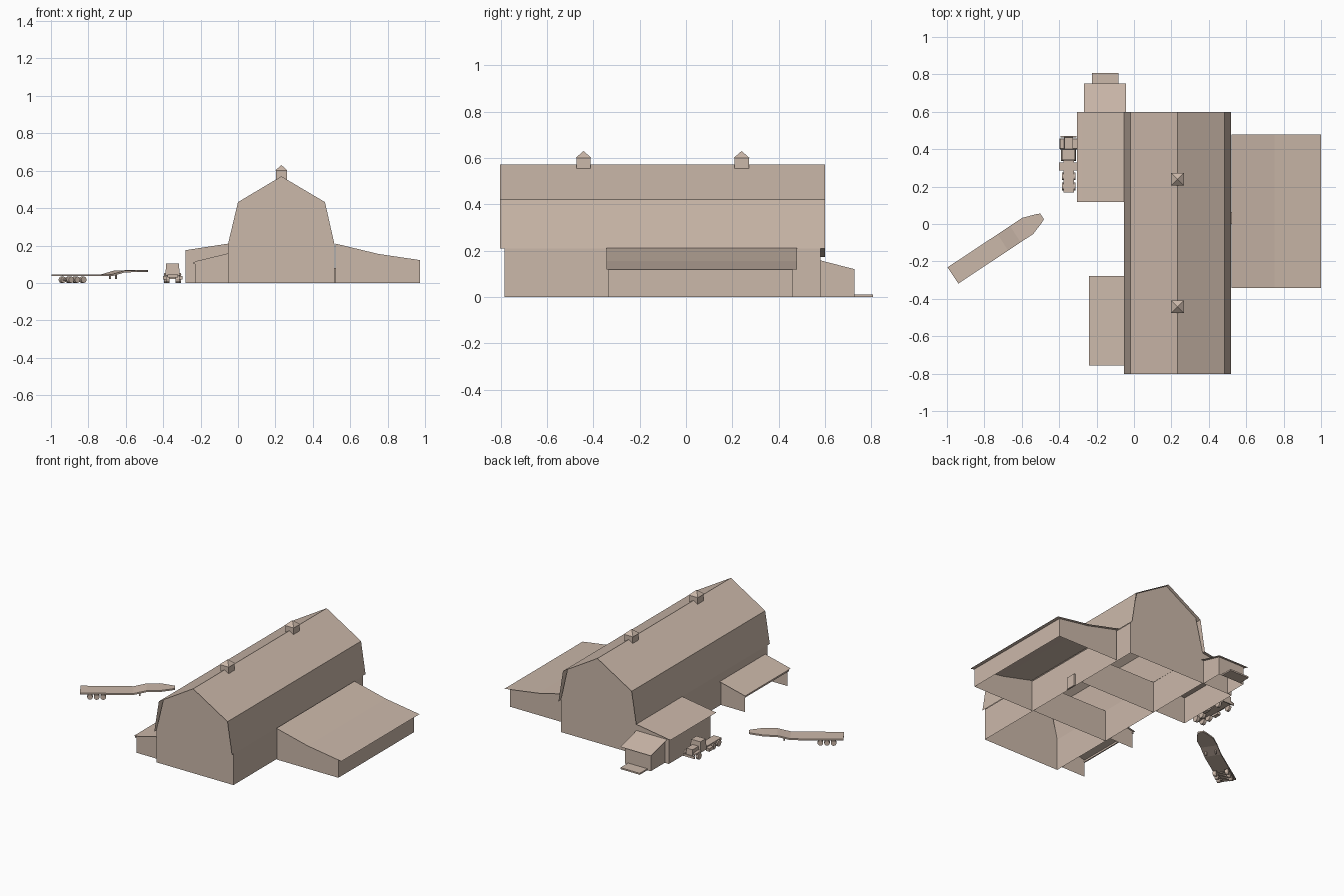
import bpy, math
from mathutils import Matrix, Vector

if "Cube" in bpy.data.objects:
    bpy.data.objects.remove(bpy.data.objects["Cube"])

mat = bpy.data.materials.new("weathered_brown")
mat.diffuse_color = (0.6, 0.48, 0.40, 1)
mat.use_nodes = True
mat.node_tree.nodes["Principled BSDF"].inputs["Base Color"].default_value = mat.diffuse_color


def mesh(name, verts, faces, matrix=None):
    me = bpy.data.meshes.new(name)
    me.from_pydata([tuple(v) for v in verts], [], faces)
    me.materials.append(mat)
    if matrix:
        me.transform(matrix)
    ob = bpy.data.objects.new(name, me)
    bpy.context.collection.objects.link(ob)
    return ob


def sheet(name, profile, y0, y1):
    """Thin strip: x,z profile swept along y."""
    n = len(profile)
    v = [(x, y, z) for y in (y0, y1) for x, z in profile]
    return mesh(name, v, [(i, i + 1, n + i + 1, n + i) for i in range(n - 1)])


def panel(name, profile, y):
    """Flat wall standing across y."""
    return mesh(name, [(x, y, z) for x, z in profile], [tuple(range(len(profile)))])


def box(name, x0, x1, y0, y1, z0, z1, matrix=None, taper=1.0):
    cx, cy = (x0 + x1) / 2, (y0 + y1) / 2
    v = []
    for z, s in ((z0, 1), (z1, taper)):
        for x, y in ((x0, y0), (x1, y0), (x1, y1), (x0, y1)):
            v.append((cx + (x - cx) * s, cy + (y - cy) * s, z))
    f = [(3, 2, 1, 0), (4, 5, 6, 7)] + [(i, (i + 1) % 4, 4 + (i + 1) % 4, 4 + i) for i in range(4)]
    return mesh(name, v, f, matrix)


def wheel(name, x, y, r, w, along_x=True, matrix=None, n=12):
    """Wheel resting on the ground, axle along x or y."""
    v = []
    for s in (-w / 2, w / 2):
        for i in range(n):
            a = 2 * math.pi * i / n
            c, h = r * math.cos(a), r + r * math.sin(a)
            v.append((x + s, y + c, h) if along_x else (x + c, y + s, h))
    f = [tuple(reversed(range(n))), tuple(range(n, 2 * n))]
    f += [(i, (i + 1) % n, n + (i + 1) % n, n + i) for i in range(n)]
    return mesh(name, v, f, matrix)


# Main barn: side walls, gambrel gables, inner partitions, roof sheet
L, R, MID = -0.053, 0.515, 0.232
gable = [(L, 0), (R, 0), (R, 0.21), (0.465, 0.432), (MID, 0.57), (0, 0.432), (L, 0.21)]
for nm, x in (("left", L), ("right", R)):
    sheet(f"barn_wall_{nm}", [(x, 0), (x, 0.21)], -0.783, 0.58)
for nm, y in (("front", -0.783), ("back", 0.58)):
    panel(f"barn_gable_{nm}", gable, y)
for i, y in enumerate((-0.33, 0.12)):
    panel(f"barn_partition_{i}", [(L, 0), (R, 0), (R, 0.21), (L, 0.21)], y)
sheet("barn_roof", [(L - 0.001, 0.21), (-0.02, 0.421), (MID, 0.572), (0.485, 0.421), (R + 0.003, 0.21)], -0.803, 0.6)

# Roof vents
for i, y in enumerate((-0.442, 0.24)):
    box(f"roof_vent_{i}", MID - 0.03, MID + 0.03, y - 0.031, y + 0.031, 0.55, 0.602)
    r = 0.034
    mesh(f"roof_vent_cap_{i}",
         [(MID - r, y - r, 0.6), (MID + r, y - r, 0.6), (MID + r, y + r, 0.6), (MID - r, y + r, 0.6), (MID, y, 0.63)],
         [(3, 2, 1, 0), (0, 1, 4), (1, 2, 4), (2, 3, 4), (3, 0, 4)])


# Lean-to sheds: end walls, long outer wall, overhanging roof
def lean_to(name, slope, overhang, y0, y1, ry0, ry1, outer_wall=True):
    wall = [(slope[0][0], 0)] + slope + [(slope[-1][0], 0)]
    panel(name + "_end_front", wall, y0)
    panel(name + "_end_back", wall, y1)
    if outer_wall:
        sheet(name + "_outer_wall", [slope[-1], (slope[-1][0], 0)], y0, y1)
    sheet(name + "_roof", [(x, z + 0.001) for x, z in slope + [overhang]], ry0, ry1)


lean_to("right_shed", [(0.522, 0.21), (0.75, 0.155), (0.973, 0.122)], (1.0, 0.118), -0.335, 0.46, -0.342, 0.479)
lean_to("left_shed", [(L, 0.21), (-0.28, 0.175)], (-0.305, 0.171), 0.14, 0.58, 0.117, 0.6)
lean_to("open_shed", [(L, 0.158), (-0.23, 0.115)], (-0.24, 0.1125), -0.74, -0.29, -0.757, -0.277, False)
box("open_shed_header", -0.237, -0.229, -0.745, -0.285, 0.1, 0.112)
box("side_door", R, 0.526, 0.0, 0.065, 0, 0.08)

# Back entry room with sloping roof and doorstep
for i, x in enumerate((-0.25, -0.06)):
    mesh(f"entry_side_{i}", [(x, 0.58, 0), (x, 0.727, 0), (x, 0.727, 0.12), (x, 0.58, 0.158)], [(0, 1, 2, 3)])
panel("entry_back_wall", [(-0.25, 0), (-0.06, 0), (-0.06, 0.12), (-0.25, 0.12)], 0.727)
mesh("entry_roof", [(-0.268, 0.58, 0.159), (-0.042, 0.58, 0.159), (-0.042, 0.75, 0.115), (-0.268, 0.75, 0.115)],
     [(0, 1, 2, 3)])
box("doorstep", -0.225, -0.083, 0.727, 0.807, 0, 0.01)

# Truck, facing the back
T = Matrix.Translation((-0.35, 0, 0))
box("truck_frame", -0.028, 0.028, 0.168, 0.45, 0.03, 0.045, T)
box("truck_cab", -0.039, 0.039, 0.338, 0.402, 0.035, 0.105, T, 0.87)
box("truck_hood", -0.024, 0.024, 0.395, 0.465, 0.035, 0.074, T, 0.94)
box("truck_bumper", -0.042, 0.042, 0.463, 0.47, 0.02, 0.035, T)
for s in (-1, 1):
    side = "left" if s < 0 else "right"
    x0, x1 = sorted((s * 0.022, s * 0.047))
    box(f"truck_fender_{side}", x0, x1, 0.4, 0.458, 0.042, 0.052, T, 0.85)
    wheel(f"truck_front_wheel_{side}", s * 0.038, 0.42, 0.021, 0.016, True, T)
    x0, x1 = sorted((s * 0.028, s * 0.052))
    box(f"truck_tank_{side}", x0, x1, 0.285, 0.33, 0.018, 0.038, T)
    for i, y in enumerate((0.2, 0.255)):
        wheel(f"truck_rear_wheel_{side}_{i}", s * 0.026, y, 0.021, 0.02, True, T)

# Gooseneck trailer, local x runs from tail to hitch
G = Matrix.Translation((-0.968, -0.275, 0)) @ Matrix.Rotation(math.radians(33.5), 4, 'Z')
stations = [(0, 0.046, 0.052), (0.32, 0.046, 0.052), (0.40, 0.066, 0.052), (0.48, 0.068, 0.052),
            (0.55, 0.068, 0.028), (0.572, 0.068, 0.018)]
v, f = [], []
for u, z, w in stations:
    v += [(u, -w, z), (u, w, z), (u, w, z - 0.01), (u, -w, z - 0.01)]
for k in range(len(stations) - 1):
    a, b = 4 * k, 4 * k + 4
    f += [(a + i, b + i, b + (i + 1) % 4, a + (i + 1) % 4) for i in range(4)]
f += [(0, 1, 2, 3), tuple(len(v) - 1 - i for i in range(4))]
mesh("trailer_deck", v, f, G)
for s in (-1, 1):
    side = "left" if s > 0 else "right"
    for i, u in enumerate((0.06, 0.1, 0.14)):
        wheel(f"trailer_wheel_{side}_{i}", u, s * 0.038, 0.017, 0.022, False, G)
    box(f"trailer_leg_{side}", 0.355, 0.363, s * 0.03 - 0.004, s * 0.03 + 0.004, 0.022, 0.05, G)
for i, u in enumerate((0.06, 0.1, 0.14)):
    box(f"trailer_axle_{i}", u - 0.003, u + 0.003, -0.038, 0.038, 0.014, 0.02, G)
